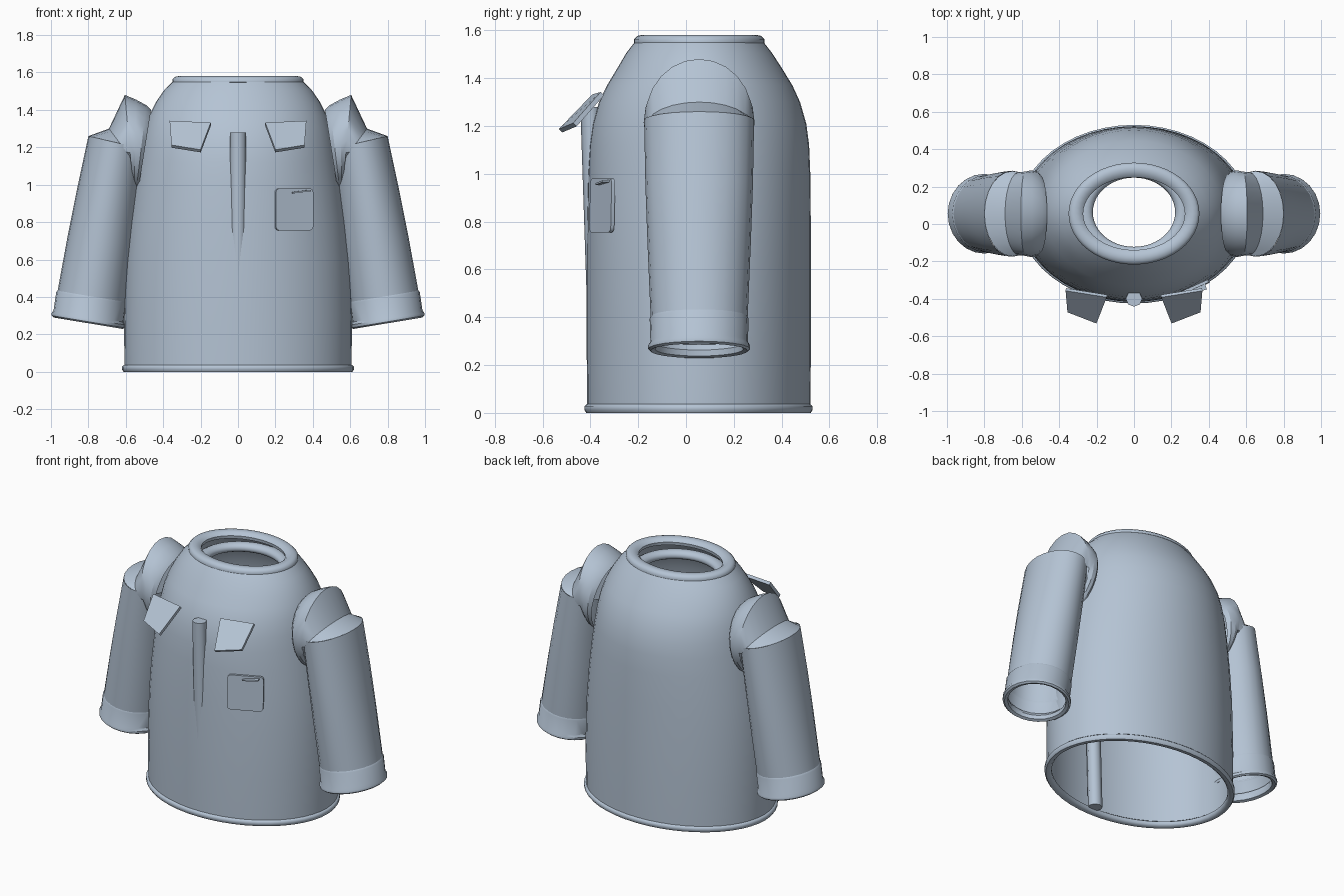
import bpy, bmesh, math
from mathutils import Vector

if "Cube" in bpy.data.objects:
    bpy.data.objects.remove(bpy.data.objects["Cube"])

CY = 0.055  # centre line of torso and sleeves in y

cloth = bpy.data.materials.new("pale_blue_cloth")
cloth.diffuse_color = (0.46, 0.55, 0.66, 1)
cloth.use_nodes = True
cloth.node_tree.nodes["Principled BSDF"].inputs["Base Color"].default_value = cloth.diffuse_color


def finish(bm, name, angle=35):
    bmesh.ops.recalc_face_normals(bm, faces=bm.faces)
    me = bpy.data.meshes.new(name)
    bm.to_mesh(me)
    bm.free()
    me.materials.append(cloth)
    ob = bpy.data.objects.new(name, me)
    bpy.context.collection.objects.link(ob)
    bpy.ops.object.select_all(action='DESELECT')
    ob.select_set(True)
    bpy.context.view_layer.objects.active = ob
    bpy.ops.object.shade_smooth_by_angle(angle=math.radians(angle))
    return ob


def loft(name, rings, caps=False, closed=False, angle=35):
    """Skin a list of equal-length point rings."""
    bm = bmesh.new()
    vr = [[bm.verts.new(p) for p in r] for r in rings]
    n = len(vr[0])
    pairs = list(zip(vr, vr[1:]))
    if closed:
        pairs.append((vr[-1], vr[0]))
    for a, b in pairs:
        for i in range(n):
            j = (i + 1) % n
            bm.faces.new((a[i], a[j], b[j], b[i]))
    if caps:
        bm.faces.new(vr[0])
        bm.faces.new(vr[-1])
    return finish(bm, name, angle)


def level_ring(rx, y0, y1, z, n=48):
    return [((rx * math.cos(t)), (y0 + y1) / 2 + (y1 - y0) / 2 * math.sin(t), z)
            for t in (2 * math.pi * i / n for i in range(n))]


def tilted_ring(px, pz, qx, qz, w, side, n=24):
    """Ellipse whose outer point is P and inner point is Q, half width w in y."""
    pts = []
    for i in range(n):
        t = 2 * math.pi * i / n
        k = math.cos(t) / 2
        pts.append((side * ((px + qx) / 2 + (px - qx) * k), CY + w * math.sin(t),
                    (pz + qz) / 2 + (pz - qz) * k))
    return pts


def slab(name, corners, thickness, bevel=0.0):
    """Flat plate from a corner outline, thickened along its normal."""
    pts = [Vector(c) for c in corners]
    nrm = (pts[1] - pts[0]).cross(pts[2] - pts[0]).normalized() * thickness
    bm = bmesh.new()
    a = [bm.verts.new(p - nrm / 2) for p in pts]
    b = [bm.verts.new(p + nrm / 2) for p in pts]
    n = len(pts)
    bm.faces.new(a)
    bm.faces.new(b)
    for i in range(n):
        bm.faces.new((a[i], a[(i + 1) % n], b[(i + 1) % n], b[i]))
    if bevel:
        es = [e for e in bm.edges if (e.verts[0] in a) != (e.verts[1] in a)]
        bmesh.ops.bevel(bm, geom=es, offset=bevel, segments=3, affect='EDGES', profile=0.5)
    return finish(bm, name, 30)


# Torso shell: rx, front y, back y, z
torso = [(0.607, -0.413, 0.52, 0.035), (0.61, -0.416, 0.523, 0.30), (0.60, -0.416, 0.523, 0.60),
         (0.582, -0.414, 0.522, 0.80), (0.555, -0.41, 0.52, 1.0), (0.535, -0.403, 0.515, 1.12),
         (0.52, -0.39, 0.503, 1.21), (0.50, -0.364, 0.477, 1.30), (0.475, -0.33, 0.445, 1.37),
         (0.44, -0.288, 0.402, 1.44), (0.395, -0.25, 0.36, 1.505), (0.35, -0.215, 0.325, 1.55)]
loft("torso", [level_ring(*r) for r in torso])

# Rolled hem: inset from the outer edge, height
hem = [(0.008, 0.0), (0.0, 0.012), (0.0, 0.028), (0.01, 0.037), (0.03, 0.037),
       (0.042, 0.028), (0.042, 0.012), (0.03, 0.0)]
loft("hem_roll", [level_ring(0.62 - d, -0.425 + d, 0.53 - d, z) for d, z in hem], closed=True, angle=50)

# Rolled neck edge and the inner neck band below it
neck = [(0.0, 1.548), (0.0, 1.563), (0.014, 1.577), (0.035, 1.581), (0.06, 1.577),
        (0.078, 1.56), (0.075, 1.54), (0.045, 1.53)]
loft("neck_roll", [level_ring(0.35 - d, -0.217 + d, 0.328 - d, z) for d, z in neck],
     closed=True, angle=50)
band = [(0.26 + 0.04 * math.cos(k * math.pi / 5), 1.48 + 0.03 * math.sin(k * math.pi / 5))
        for k in range(10)]
loft("inner_neck_band", [level_ring(r, 0.063 - r + 0.035, 0.063 + r - 0.035, z) for r, z in band],
     closed=True, angle=50)

for side, tag in ((-1, "left"), (1, "right")):
    # Shoulder head: sideways arch folding down to the sleeve top
    head = [(0.465, 1.40, 0.535, 0.96, 0.205), (0.49, 1.425, 0.545, 0.965, 0.225),
            (0.545, 1.455, 0.555, 0.975, 0.232), (0.605, 1.48, 0.56, 0.99, 0.225),
            (0.69, 1.30, 0.54, 1.10, 0.222), (0.80, 1.26, 0.50, 1.19, 0.228)]
    loft(tag + "_shoulder", [tilted_ring(*r, side) for r in head], angle=25)
    # Sleeve tube: outer x, z, inner x, z, half width
    tube = [(0.80, 1.26, 0.50, 1.19, 0.23), (0.86, 0.98, 0.53, 0.93, 0.225),
            (0.91, 0.73, 0.56, 0.68, 0.216), (0.965, 0.43, 0.60, 0.37, 0.203)]
    loft(tag + "_sleeve", [tilted_ring(*r, side) for r in tube])
    # Cuff with rolled end
    cuff = [(0.963, 0.435, 0.60, 0.375, 0.202), (0.972, 0.425, 0.597, 0.363, 0.207),
            (0.986, 0.33, 0.61, 0.265, 0.204), (0.996, 0.315, 0.602, 0.25, 0.213),
            (0.996, 0.30, 0.606, 0.235, 0.213), (0.985, 0.29, 0.618, 0.229, 0.203),
            (0.965, 0.295, 0.635, 0.238, 0.185), (0.96, 0.32, 0.636, 0.263, 0.183),
            (0.967, 0.345, 0.616, 0.285, 0.197)]
    loft(tag + "_cuff", [tilted_ring(*r, side) for r in cuff])
    # Standing chest flap
    slab(tag + "_collar_flap", [(side * x, y, z) for x, y, z in
         ((0.365, -0.35, 1.335), (0.145, -0.385, 1.325), (0.20, -0.525, 1.18), (0.355, -0.465, 1.205))],
         0.02)

# Front placket rod, sinking into the torso toward the bottom
rod = []
for y, z in ((-0.40, 1.28), (-0.358, 0.02)):
    rod.append([(0.044 * math.cos(k * math.pi / 4), y + 0.042 * math.sin(k * math.pi / 4), z)
                for k in range(8)])
loft("front_placket", rod, caps=True, angle=50)

# Chest pocket and its small clip
slab("chest_pocket", [(0.20, -0.398, 0.755), (0.40, -0.308, 0.755),
                      (0.40, -0.303, 0.98), (0.20, -0.393, 0.98)], 0.016, bevel=0.022)
slab("pocket_clip", [(0.29, -0.364, 0.953), (0.385, -0.335, 0.965),
                     (0.385, -0.335, 0.973), (0.29, -0.364, 0.961)], 0.03)
